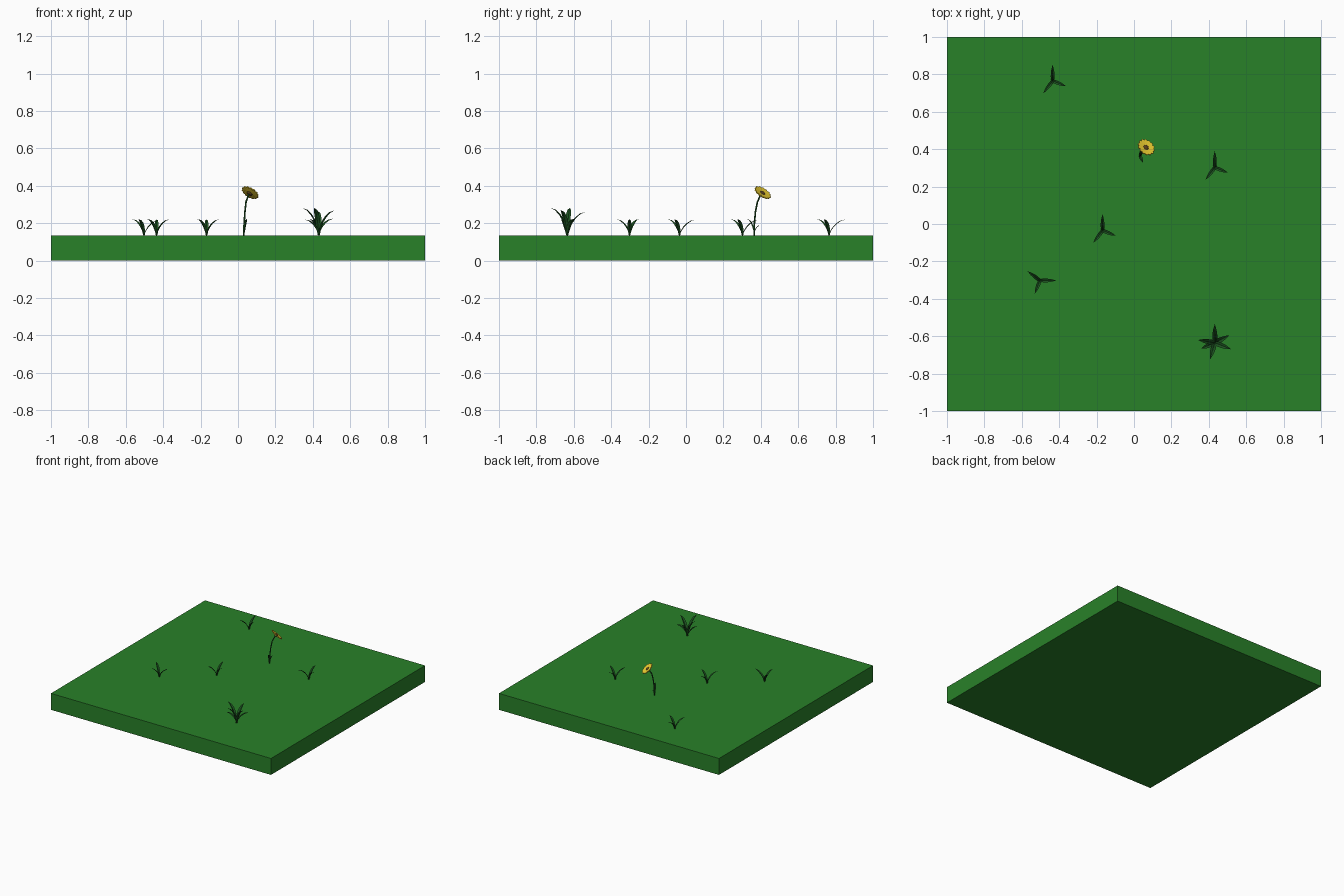
import bpy, bmesh, math
from mathutils import Vector, Matrix

if "Cube" in bpy.data.objects:
    bpy.data.objects.remove(bpy.data.objects["Cube"])

TOP = 0.135


def material(name, rgb):
    m = bpy.data.materials.new(name)
    m.diffuse_color = (*rgb, 1)
    m.use_nodes = True
    m.node_tree.nodes["Principled BSDF"].inputs["Base Color"].default_value = m.diffuse_color
    return m


GROUND = material("ground_green", (0.022, 0.22, 0.022))
LEAF = material("leaf_green", (0.012, 0.09, 0.015))
YELLOW = material("petal_yellow", (0.85, 0.62, 0.03))
BROWN = material("centre_brown", (0.10, 0.05, 0.01))


def finish(bm, name, mat, location=(0, 0, 0)):
    me = bpy.data.meshes.new(name)
    bm.to_mesh(me)
    bm.free()
    me.materials.append(mat)
    ob = bpy.data.objects.new(name, me)
    ob.location = location
    bpy.context.collection.objects.link(ob)
    return ob


def blade(bm, dx, dy, h, width=0.024, base=(0, 0, 0), n=5):
    # creased blade arching from its base to a pointed tip
    out = Vector((dx, dy, 0))
    side = Vector((-dy, dx, 0)).normalized()
    rows = []
    for i in range(n):
        t = i / n
        c = Vector(base) + out * (0.5 * t + 0.5 * t * t) + Vector((0, 0, h * (1 - (1 - t) ** 1.45)))
        w = width / 2 * (0.4 + 2.2 * t) * (1 - t) ** 0.8
        fold = -out.normalized() * w * 0.35 + Vector((0, 0, w * 0.3))
        rows.append([bm.verts.new(p) for p in (c - side * w + fold, c, c + side * w + fold)])
    tip = bm.verts.new(Vector(base) + out + Vector((0, 0, h)))
    for a, b in zip(rows, rows[1:]):
        for k in (0, 1):
            bm.faces.new((a[k], a[k + 1], b[k + 1], b[k]))
    for k in (0, 1):
        bm.faces.new((rows[-1][k], rows[-1][k + 1], tip))


def tuft(name, x, y, blades, turn=0, width=0.024):
    bm = bmesh.new()
    for dx, dy, h in blades:
        blade(bm, dx, dy, h, width)
    ob = finish(bm, name, LEAF, (x, y, TOP))
    ob.rotation_euler.z = math.radians(turn)


# ground slab
bm = bmesh.new()
bmesh.ops.create_cube(bm, size=1, matrix=Matrix.Translation((0, 0, TOP / 2)) @ Matrix.Diagonal((2, 2, TOP, 1)))
finish(bm, "ground_slab", GROUND)

# small three-blade grass tufts
SMALL = [(0, 0.088, 0.085), (-0.05, -0.066, 0.088), (0.071, -0.028, 0.087)]
for i, (x, y, turn) in enumerate([(-0.435, 0.765, 0), (0.432, 0.302, 0),
                                  (-0.168, -0.035, 0), (-0.503, -0.302, -90)]):
    tuft(f"grass_tuft_{i + 1}", x, y, SMALL, turn)

# large grass tuft
tuft("large_grass_tuft", 0.432, -0.635,
     [(0, 0.1, 0.127), (-0.09, 0.015, 0.148), (0.088, -0.035, 0.135), (-0.026, -0.09, 0.148),
      (0.078, 0.04, 0.09), (-0.075, -0.032, 0.085)], width=0.032)

# flower stem
cu = bpy.data.curves.new("flower_stem", 'CURVE')
cu.dimensions = '3D'
cu.bevel_depth = 0.0045
cu.bevel_resolution = 1
cu.use_fill_caps = True
pts = [(0.03, 0.365, TOP - 0.005), (0.033, 0.366, 0.2), (0.037, 0.371, 0.26), (0.043, 0.382, 0.315), (0.058, 0.401, 0.355)]
sp = cu.splines.new('POLY')
sp.points.add(len(pts) - 1)
for p, co in zip(sp.points, pts):
    p.co = (*co, 1)
cu.materials.append(LEAF)
bpy.context.collection.objects.link(bpy.data.objects.new("flower_stem", cu))

# flower leaves
bm = bmesh.new()
blade(bm, 0.018, -0.038, 0.085, 0.02, (0.031, 0.365, 0.138))
blade(bm, 0.006, 0.032, 0.045, 0.014, (0.031, 0.365, 0.145))
finish(bm, "flower_leaves", LEAF)

# flower head, tilted towards the back right
tilt = Vector((0.45, 0.5, 0.75)).to_track_quat('Z', 'Y')
head = (0.063, 0.408, 0.36)
bm = bmesh.new()
N = 14
for k in range(N):
    rot = Matrix.Rotation(k * math.tau / N, 3, 'Z')
    outline = [(0.012, -0.004), (0.036, -0.011), (0.045, -0.008), (0.05, 0), (0.045, 0.008), (0.036, 0.011), (0.012, 0.004)]
    top, low = ([bm.verts.new(rot @ Vector((r, s, z + 0.1 * r))) for r, s in outline] for z in (0.003, -0.003))
    bm.faces.new(top)
    bm.faces.new(low[::-1])
    for j in range(len(outline)):
        n = (j + 1) % len(outline)
        bm.faces.new((top[j], low[j], low[n], top[n]))
petals = finish(bm, "flower_petals", YELLOW, head)

bm = bmesh.new()
bmesh.ops.create_uvsphere(bm, u_segments=12, v_segments=8, radius=0.017, matrix=Matrix.Diagonal((1, 1, 0.6, 1)))
centre = finish(bm, "flower_centre", BROWN, head)
for ob in (petals, centre):
    ob.rotation_mode = 'QUATERNION'
    ob.rotation_quaternion = tilt
